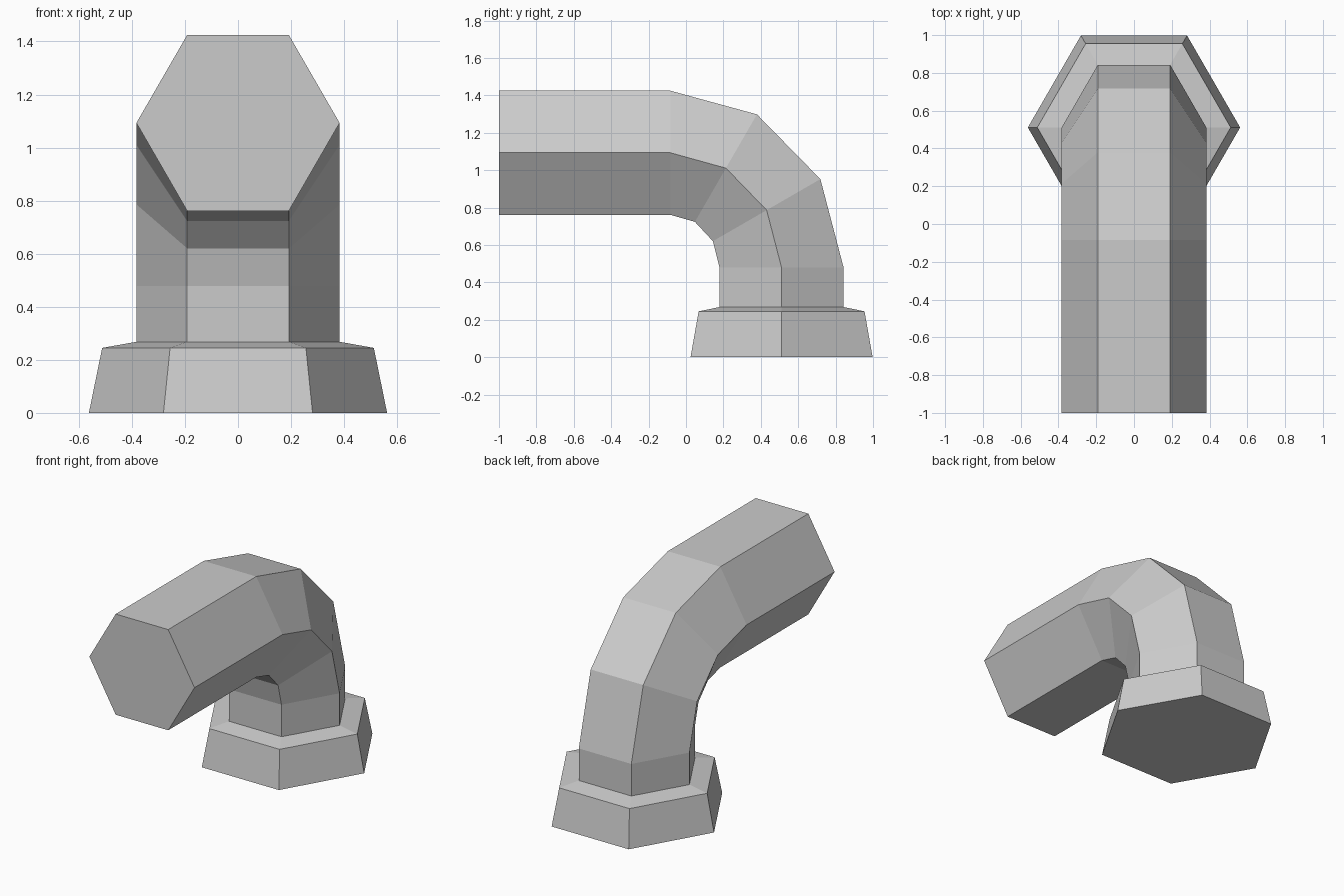
import bpy, bmesh
from math import sin, cos, radians

cube = bpy.data.objects.get("Cube")
if cube:
    bpy.data.objects.remove(cube, do_unlink=True)

GREY = (0.6, 0.6, 0.6, 1.0)
mat = bpy.data.materials.new("plain grey")
mat.use_nodes = True
mat.diffuse_color = GREY
mat.node_tree.nodes["Principled BSDF"].inputs["Base Color"].default_value = GREY

SIDES = 6
AXIS_Y = 0.511             # vertical axis of the collar and the pipe foot
BEND_Y, BEND_Z = -0.084, 0.479   # centre of the elbow
BEND_RY, BEND_RZ = AXIS_Y - BEND_Y, 0.614
PIPE_R = 0.383


def hexagon(y, z, radius, angle):
    """Hexagonal section; angle 0 faces along the pipe, 90 lies flat."""
    a = radians(angle)
    ring = []
    for i in range(SIDES):
        t = radians(360 * i / SIDES)
        u = radius * sin(t)
        ring.append((radius * cos(t), y + u * sin(a), z + u * cos(a)))
    return ring


def loft(name, rings, cap_first=False, cap_last=False):
    """Skin a row of sections with flat quads and optional end caps."""
    bm = bmesh.new()
    loops = [[bm.verts.new(p) for p in ring] for ring in rings]
    for a, b in zip(loops, loops[1:]):
        for i in range(SIDES):
            j = (i + 1) % SIDES
            bm.faces.new((a[i], a[j], b[j], b[i]))
    if cap_first:
        bm.faces.new(loops[0])
    if cap_last:
        bm.faces.new(loops[-1])
    bmesh.ops.recalc_face_normals(bm, faces=bm.faces)
    mesh = bpy.data.meshes.new(name)
    bm.to_mesh(mesh)
    bm.free()
    mesh.materials.append(mat)
    obj = bpy.data.objects.new(name, mesh)
    bpy.context.collection.objects.link(obj)
    return obj


# Flared collar: tapered wall and a sloping shoulder up to the pipe
collar_profile = [(0.562, 0.0), (0.512, 0.245), (PIPE_R, 0.268)]
loft("base_collar",
     [hexagon(AXIS_Y, z, r, 90) for r, z in collar_profile], cap_first=True)

# Pipe: straight run from the open front, elbow in three steps, short foot
sections = [hexagon(-1.0, BEND_Z + BEND_RZ, PIPE_R, 0)]
for angle in (0, 30, 60, 90):
    a = radians(angle)
    sections.append(hexagon(BEND_Y + BEND_RY * sin(a),
                            BEND_Z + BEND_RZ * cos(a), PIPE_R, angle))
sections.append(hexagon(AXIS_Y, 0.268, PIPE_R, 90))
loft("elbow_pipe", sections, cap_first=True)
